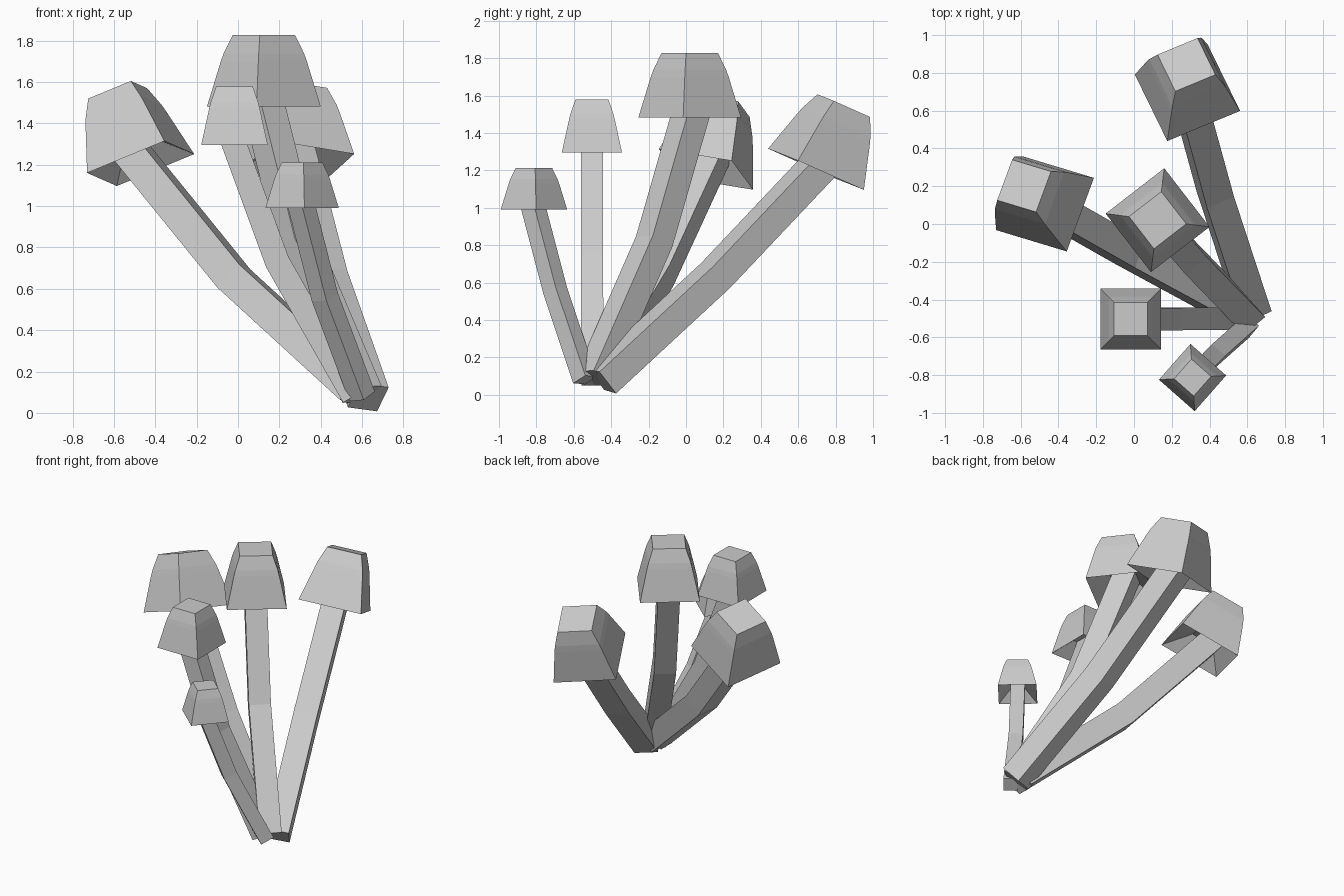
import bpy, bmesh
from mathutils import Vector as V
from math import cos, sin, radians

if "Cube" in bpy.data.objects:
    bpy.data.objects.remove(bpy.data.objects["Cube"])


def ring(bm, c, x, y, h):
    return [bm.verts.new(c + x * (a * h) + y * (b * h))
            for a, b in ((-1, -1), (1, -1), (1, 1), (-1, 1))]


def skin(name, build):
    bm = bmesh.new()
    rings = build(bm)
    for p, q in zip(rings, rings[1:]):
        for i in range(4):
            j = (i + 1) % 4
            bm.faces.new((p[i], p[j], q[j], q[i]))
    bm.faces.new(rings[0][::-1])
    bm.faces.new(rings[-1])
    bmesh.ops.recalc_face_normals(bm, faces=bm.faces)
    me = bpy.data.meshes.new(name)
    bm.to_mesh(me)
    bm.free()
    ob = bpy.data.objects.new(name, me)
    bpy.context.collection.objects.link(ob)
    return ob


def mushroom(tag, h, rim, axis, u, bend, base):
    rim, axis, bend, base = V(rim), V(axis).normalized(), V(bend), V(base)
    u = V(u)
    u = (u - axis * u.dot(axis)).normalized()
    w = axis.cross(u)

    # cap: recessed underside, flared sides, small flat top
    def cap(bm):
        prof = ((.37, .55), (1, 0), (.76, 1.1), (.71, 1.3), (.55, 1.76))
        return [ring(bm, rim + axis * (z * h), u, w, r * h) for r, z in prof]
    skin(tag + "_cap", cap)

    # stem: square section following a bent path
    def stem(bm):
        t1, t2 = (bend - base).normalized(), (rim - bend).normalized()
        path = ((base, t1), (bend, (t1 + t2).normalized()), (rim + t2 * (.65 * h), t2))
        out = []
        for c, t in path:
            x = (u - t * u.dot(t)).normalized()
            out.append(ring(bm, c, x, t.cross(x), .37 * h))
        return out
    skin(tag + "_stem", stem)


def heading(deg):
    return (cos(radians(deg)), sin(radians(deg)), 0)


UP = (0, 0, 1)
mushroom("tall_mushroom", .196, (.125, .02, 1.482), UP, heading(37.7),
         (.29, -.17, .82), (.6, -.49, .09))
mushroom("left_mushroom", .21, (-.471, .106, 1.206), (-.30, .26, .918), (.145, .392, -.064),
         (-.02, -.15, .65), (.57, -.47, .11))
mushroom("back_mushroom", .211, (.283, .695, 1.206), (-.014, .40, .916), (.386, .16, -.064),
         (.43, .16, .64), (.63, -.45, .075))
mushroom("front_mushroom", .161, (-.017, -.503, 1.295), UP, heading(0),
         (.19, -.503, .73), (.56, -.5, .08))
mushroom("small_mushroom", .126, (.31, -.813, .99), UP, heading(48.6),
         (.42, -.70, .56), (.6, -.54, .08))
